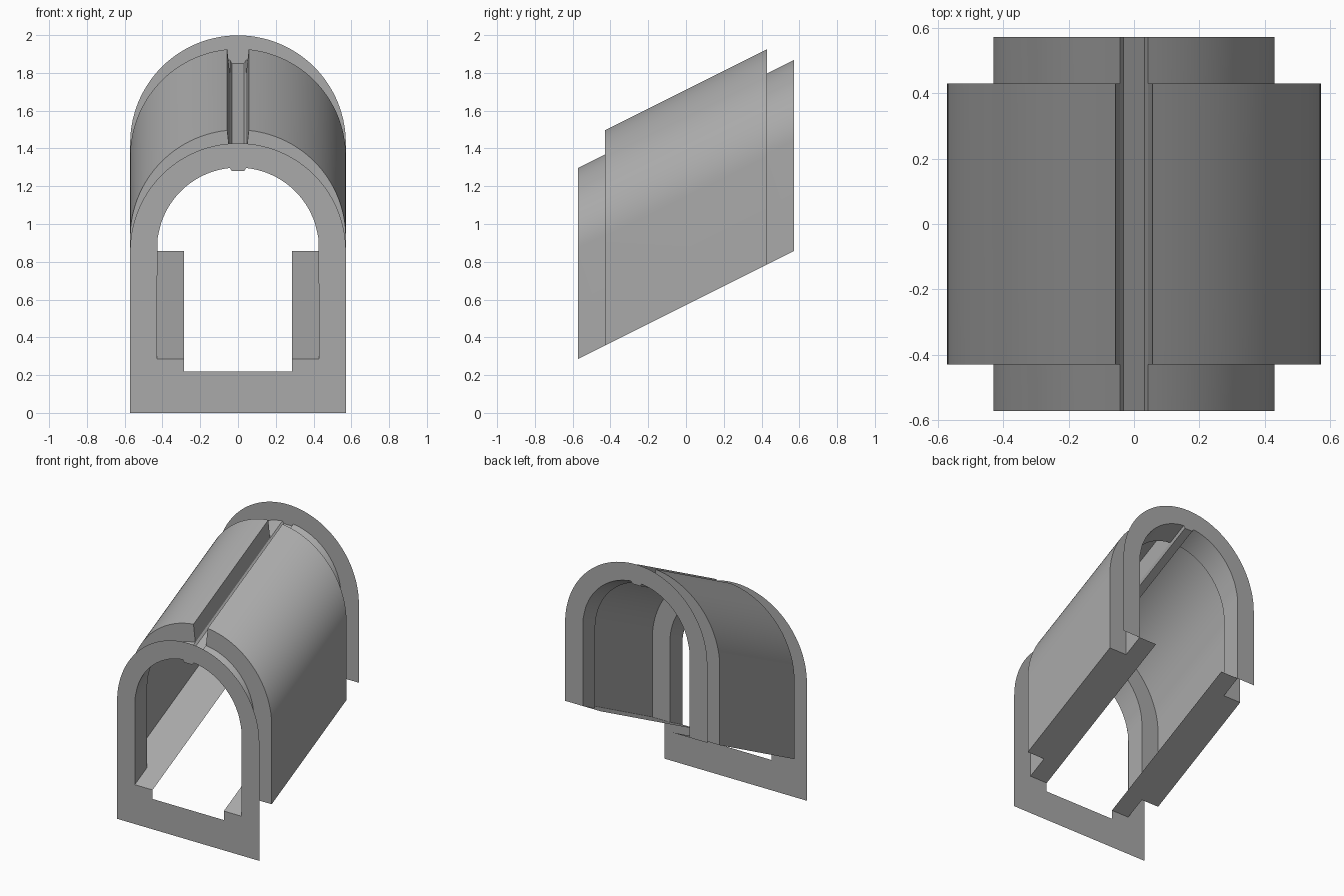
import bpy, bmesh, math

cube = bpy.data.objects.get("Cube")
if cube:
    bpy.data.objects.remove(cube)

END, STEP = 0.571, 0.429          # y of the end frames and of the shell steps
OUT, INN, SLOT = 0.571, 0.429, 0.286
OUT_H, INN_H = 0.571, 0.584       # springing heights of the arches
FLOOR = 0.994                     # groove floor above the sloped base
SEGMENTS = 28

stone = bpy.data.materials.new("mid grey")
stone.use_nodes = True
stone.diffuse_color = (0.4, 0.4, 0.4, 1)
stone.node_tree.nodes["Principled BSDF"].inputs["Base Color"].default_value = (0.4, 0.4, 0.4, 1)


def base(y):
    """Height of the sloped underside."""
    return 0.571 + 0.5 * y


def arch(radius, spring, gap):
    """Half arch from the foot up to a gap beside the crown."""
    stop = math.acos(gap / radius)
    angles = [stop * i / SEGMENTS for i in range(SEGMENTS + 1)]
    return [(radius, 0)] + [(radius * math.cos(a), spring + radius * math.sin(a)) for a in angles]


def mirrored(half):
    return half + [(-x, z) for x, z in reversed(half)]


def finish(bm, name, smooth=False):
    bmesh.ops.remove_doubles(bm, verts=bm.verts, dist=0.0001)
    mesh = bpy.data.meshes.new(name)
    bm.to_mesh(mesh)
    bm.free()
    mesh.materials.append(stone)
    obj = bpy.data.objects.new(name, mesh)
    bpy.context.collection.objects.link(obj)
    if smooth:
        bpy.ops.object.select_all(action="DESELECT")
        obj.select_set(True)
        bpy.context.view_layer.objects.active = obj
        bpy.ops.object.shade_smooth_by_angle(angle=math.radians(25))


# Cross-sections: ledge, wall, arch and crown groove
neck_arch = arch(INN, INN_H, 0.043)
groove = [neck_arch[-1], (0.032, FLOOR)]
neck = mirrored([(SLOT, 0)] + neck_arch + groove)
bulge = mirrored([(SLOT, 0)] + arch(OUT, OUT_H, 0.057) + groove)

# Sloped tunnel shell, wider between the two steps
sections = [(-END, neck), (-STEP, neck), (-STEP, bulge), (STEP, bulge), (STEP, neck), (END, neck)]
bm = bmesh.new()
rows = [[bm.verts.new((x, y, base(y) + z)) for x, z in profile] for y, profile in sections]
for a, b in zip(rows, rows[1:]):
    for i in range(len(a) - 1):
        ring = []
        for v in (a[i], b[i], b[i + 1], a[i + 1]):
            if all((v.co - w.co).length > 0.0001 for w in ring):
                ring.append(v)
        if len(ring) < 3:
            continue
        face = bm.faces.new(ring)
        if face.calc_area() < 0.0000001:
            bm.faces.remove(face)
finish(bm, "tunnel_shell", True)

# Flat arched frames at both ends
opening = mirrored(neck_arch + groove[1:])
rim = mirrored(arch(OUT, OUT_H, 0))
for name, y in (("front_frame", -END), ("back_frame", END)):
    bm = bmesh.new()
    outline = opening + rim[::-1]
    if y < 0:
        outline.reverse()
    verts = [bm.verts.new((x, y, base(y) + z)) for x, z in outline]
    bmesh.ops.remove_doubles(bm, verts=verts, dist=0.0001)
    bm.verts.ensure_lookup_table()
    bm.faces.new(bm.verts)
    bmesh.ops.triangulate(bm, faces=bm.faces[:])
    finish(bm, name)

# Sill joining the feet of the front frame
top, sill = base(-END), 0.22
bm = bmesh.new()
for x0, x1, z0, z1 in ((-OUT, -SLOT, 0, top), (-SLOT, SLOT, 0, sill), (SLOT, OUT, 0, top)):
    bm.faces.new([bm.verts.new((x, -END, z)) for x, z in ((x0, z0), (x1, z0), (x1, z1), (x0, z1))])
finish(bm, "front_sill")
